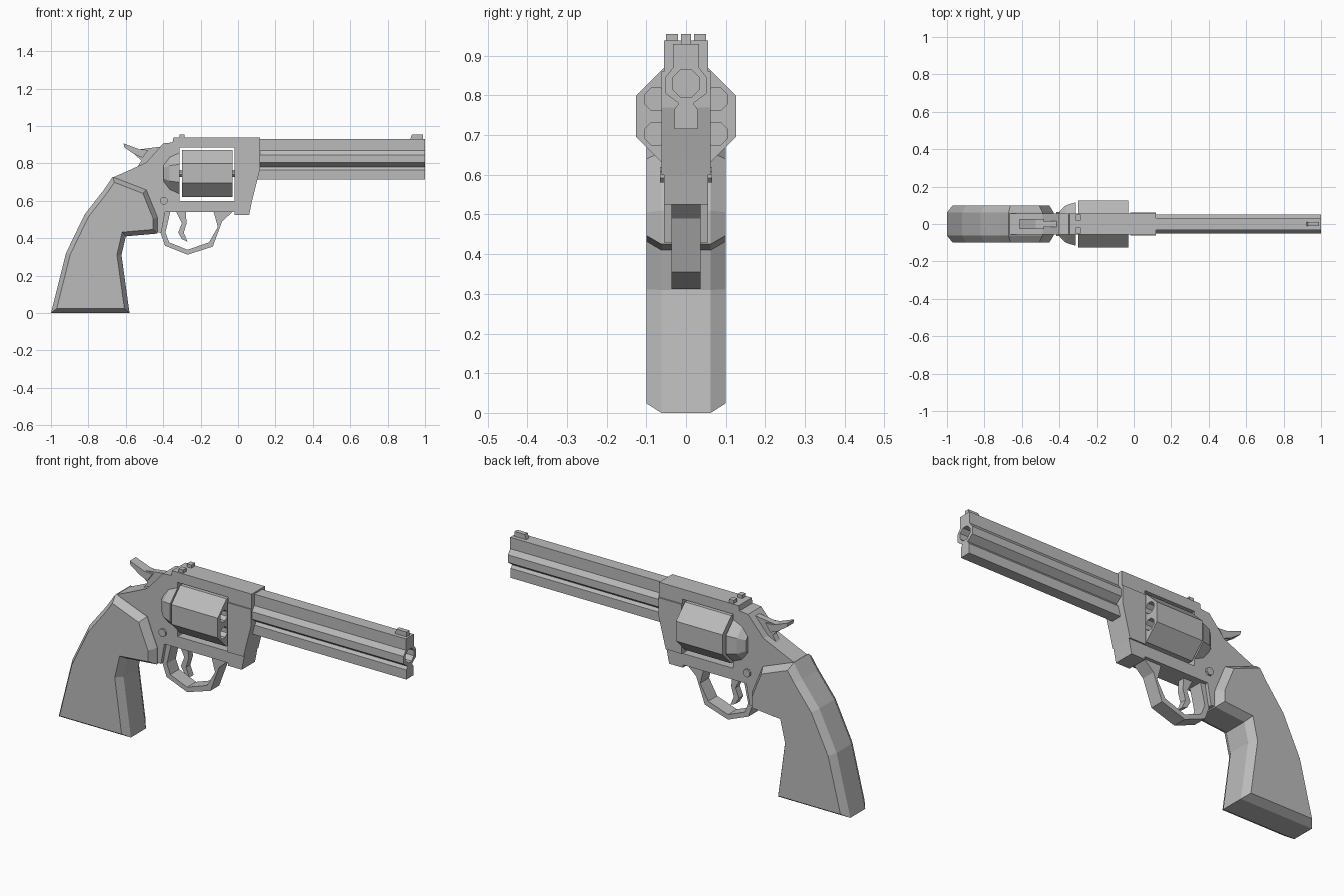
import bpy, bmesh
from math import cos, sin, pi

if "Cube" in bpy.data.objects:
    bpy.data.objects.remove(bpy.data.objects["Cube"], do_unlink=True)

GREY = (0.5, 0.5, 0.5, 1)
steel = bpy.data.materials.new("grey")
steel.use_nodes = True
steel.diffuse_color = GREY
steel.node_tree.nodes["Principled BSDF"].inputs["Base Color"].default_value = GREY


def add_object(name, bm):
    bmesh.ops.recalc_face_normals(bm, faces=bm.faces)
    mesh = bpy.data.meshes.new(name)
    bm.to_mesh(mesh)
    bm.free()
    mesh.materials.append(steel)
    obj = bpy.data.objects.new(name, mesh)
    bpy.context.collection.objects.link(obj)
    return obj


def add_loft(bm, loops):
    """Skin a row of equal-length closed loops and cap both ends."""
    rows = [[bm.verts.new(p) for p in loop] for loop in loops]
    n = len(rows[0])
    for a, b in zip(rows, rows[1:]):
        for i in range(n):
            j = (i + 1) % n
            bm.faces.new((a[i], a[j], b[j], b[i]))
    return [bm.faces.new(rows[0]), bm.faces.new(rows[-1])]


def along_x(name, sections):
    """Sections are (x, [(y, z), ...])."""
    bm = bmesh.new()
    add_loft(bm, [[(x, y, z) for y, z in pts] for x, pts in sections])
    return add_object(name, bm)


def slab(name, side, y0, y1, chamfer=0, rise=0):
    """Side outline of (x, z) points spanning y0 to y1, with raised chamfered cheeks."""
    bm = bmesh.new()
    caps = add_loft(bm, [[(x, y, z) for x, z in side] for y in (y0, y1)])
    if chamfer:
        bmesh.ops.recalc_face_normals(bm, faces=bm.faces)
        for cap in caps:
            bmesh.ops.inset_region(bm, faces=[cap], thickness=chamfer, depth=rise,
                                   use_even_offset=True)
    return add_object(name, bm)


def ring(cy, cz, r, n=8):
    """Regular polygon with flat sides up, r measured to the corners."""
    return [(cy + r * cos(2 * pi * (i + .5) / n), cz + r * sin(2 * pi * (i + .5) / n))
            for i in range(n)]


def box_side(x0, x1, z0, z1):
    return [(x0, z0), (x1, z0), (x1, z1), (x0, z1)]


def cut(target, cutter):
    cutter.hide_render = True
    mod = target.modifiers.new("cut", 'BOOLEAN')
    mod.operation, mod.solver, mod.object = 'DIFFERENCE', 'EXACT', cutter
    bpy.context.view_layer.update()
    graph = bpy.context.evaluated_depsgraph_get()
    mesh = bpy.data.meshes.new_from_object(target.evaluated_get(graph))
    target.modifiers.clear()
    target.data = mesh
    bpy.data.objects.remove(cutter, do_unlink=True)


AXIS, BORE = 0.747, 0.83   # heights of the cylinder axis and the bore

# Barrel: top rib, faceted tube and underlug, hollow at the muzzle
half = [(.033, .93), (.033, .87), (.052, .845), (.052, .805),
        (.018, .78), (.029, .765), (.029, .715)]
profile = half + [(-y, z) for y, z in reversed(half)]
barrel = along_x("barrel", [(.1, profile), (1, profile)])
cut(barrel, along_x("bore_cutter", [(.6, ring(0, BORE, .037)), (1.1, ring(0, BORE, .037))]))

# Frame with an open window for the cylinder
frame = slab("frame", [
    (-.67, .725), (-.60, .755), (-.49, .805), (-.40, .907), (-.35, .912), (-.345, .938),
    (.118, .938), (.118, .77), (.085, .65), (.06, .525), (-.02, .525), (-.02, .54),
    (-.39, .54), (-.41, .43), (-.60, .45)], -.055, .055)
cut(frame, slab("window_cutter", box_side(-.313, -.019, .60, .885), -.2, .2))

# Thicker crane block at the front of the frame
slab("crane", [(-.018, .60), (-.018, .86), (.118, .86), (.118, .77), (.085, .64),
               (.075, .60)], -.062, .062)

# Cylinder with six chambers
cylinder = along_x("cylinder", [(-.30, ring(0, AXIS, .136)), (-.03, ring(0, AXIS, .136))])
bm = bmesh.new()
for k in range(6):
    a = pi / 6 + k * pi / 3
    loop = ring(.087 * cos(a), AXIS + .087 * sin(a), .031)
    add_loft(bm, [[(x, y, z) for y, z in loop] for x in (-.24, .02)])
cut(cylinder, add_object("chamber_cutter", bm))
along_x("cylinder_axle", [(-.34, ring(0, AXIS, .02)), (.02, ring(0, AXIS, .02))])

# Recoil shield behind the cylinder
along_x("recoil_shield", [(-.398, ring(0, AXIS, .075)), (-.365, ring(0, AXIS, .108)),
                          (-.313, ring(0, AXIS, .126))])

# Grip with chamfered cheeks
slab("grip", [
    (-.67, .728), (-.49, .658), (-.43, .51), (-.43, .425), (-.60, .41), (-.623, .31),
    (-.58, 0), (-1, 0), (-.92, .32), (-.82, .527), (-.72, .655)],
    -.062, .062, chamfer=.024, rise=.038)

# Trigger guard and trigger
slab("trigger_guard", [
    (-.39, .55), (-.415, .43), (-.39, .36), (-.27, .312), (-.135, .355), (-.085, .49),
    (-.03, .54), (-.13, .54), (-.108, .46), (-.155, .378), (-.27, .338), (-.368, .378),
    (-.388, .43), (-.36, .55)], -.037, .037)
slab("trigger", [
    (-.335, .55), (-.30, .48), (-.32, .43), (-.30, .395), (-.27, .382), (-.29, .43),
    (-.275, .48), (-.28, .55)], -.018, .018)

# Hammer body and its wider thumb spur
slab("hammer", [
    (-.60, .74), (-.537, .783), (-.516, .815), (-.553, .848), (-.527, .875),
    (-.41, .89), (-.40, .80)], -.016, .016)
slab("hammer_spur", [
    (-.612, .907), (-.608, .886), (-.553, .848), (-.51, .83), (-.48, .872),
    (-.527, .875)], -.026, .026)

# Sights
for name, s in (("left", 1), ("right", -1)):
    slab("rear_sight_" + name, box_side(-.312, -.285, .93, .955), s * .02, s * .05)
slab("front_sight", [(.92, .925), (.93, .955), (.99, .955), (.99, .925)], -.012, .012)

# Frame screw, showing on both sides
slab("frame_screw", [(-.397 + x, .60 + z) for x, z in ring(0, 0, .021)], -.065, .065)
